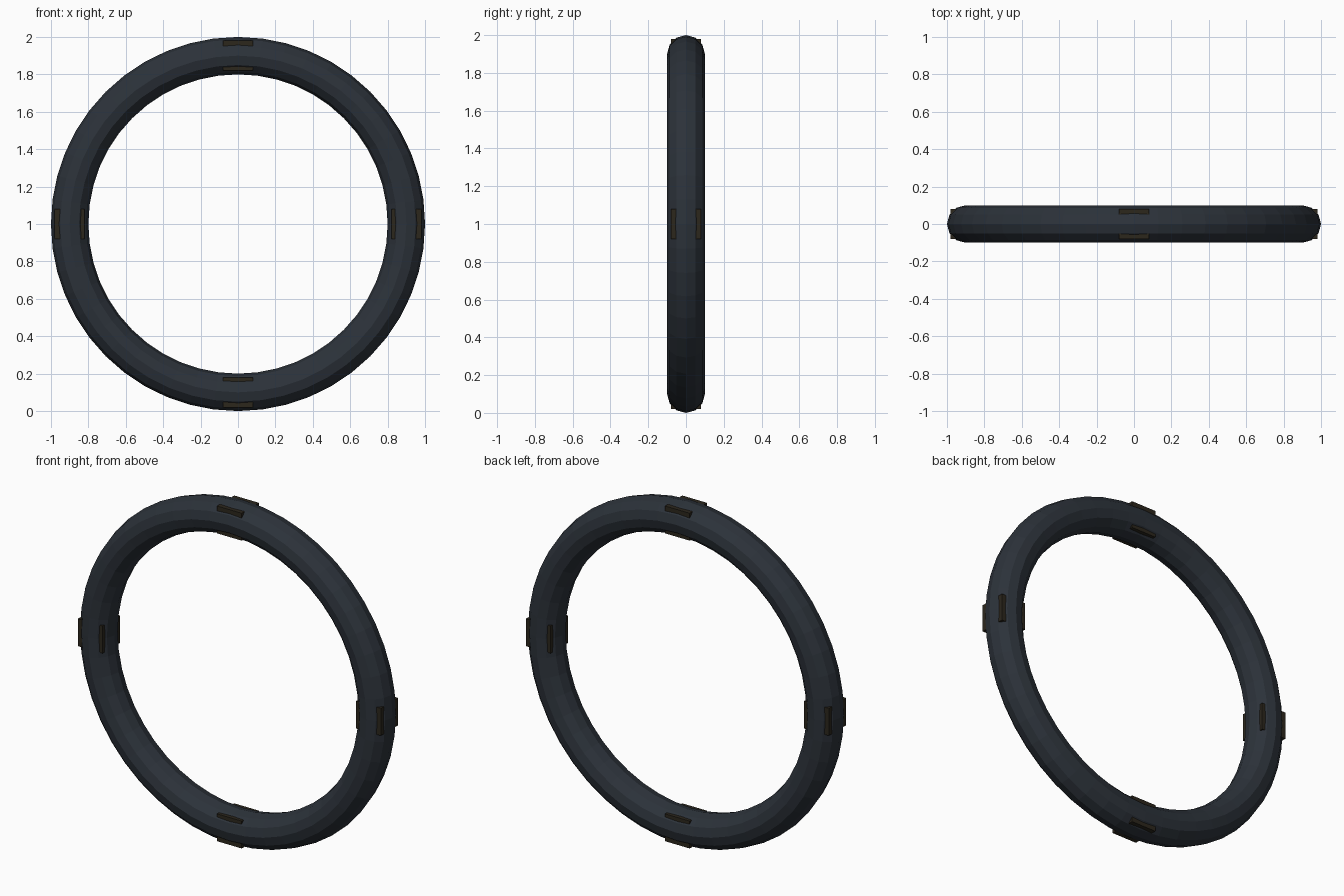
import bpy
from math import cos, sin, pi

if "Cube" in bpy.data.objects:
    bpy.data.objects.remove(bpy.data.objects["Cube"])


def paint(obj, name, rgb):
    mat = bpy.data.materials.get(name) or bpy.data.materials.new(name)
    mat.diffuse_color = (*rgb, 1)
    mat.use_nodes = True
    mat.node_tree.nodes["Principled BSDF"].inputs["Base Color"].default_value = mat.diffuse_color
    obj.data.materials.append(mat)


# Upright ring
bpy.ops.mesh.primitive_torus_add(major_radius=0.9, minor_radius=0.1,
                                 major_segments=48, minor_segments=12,
                                 location=(0, 0, 1), rotation=(pi / 2, 0, 0))
ring = bpy.context.object
ring.name = "ring"
paint(ring, "dark_slate", (0.025, 0.032, 0.042))

# Four blocks set into the ring, only their edges break the surface
for i, side in enumerate(("right", "top", "left", "bottom")):
    a = i * pi / 2
    bpy.ops.mesh.primitive_cube_add(size=0.16, rotation=(0, -a, 0),
                                    location=(0.9 * cos(a), 0, 1 + 0.9 * sin(a)))
    block = bpy.context.object
    block.name = side + "_block"
    paint(block, "dark_bronze", (0.025, 0.02, 0.012))
